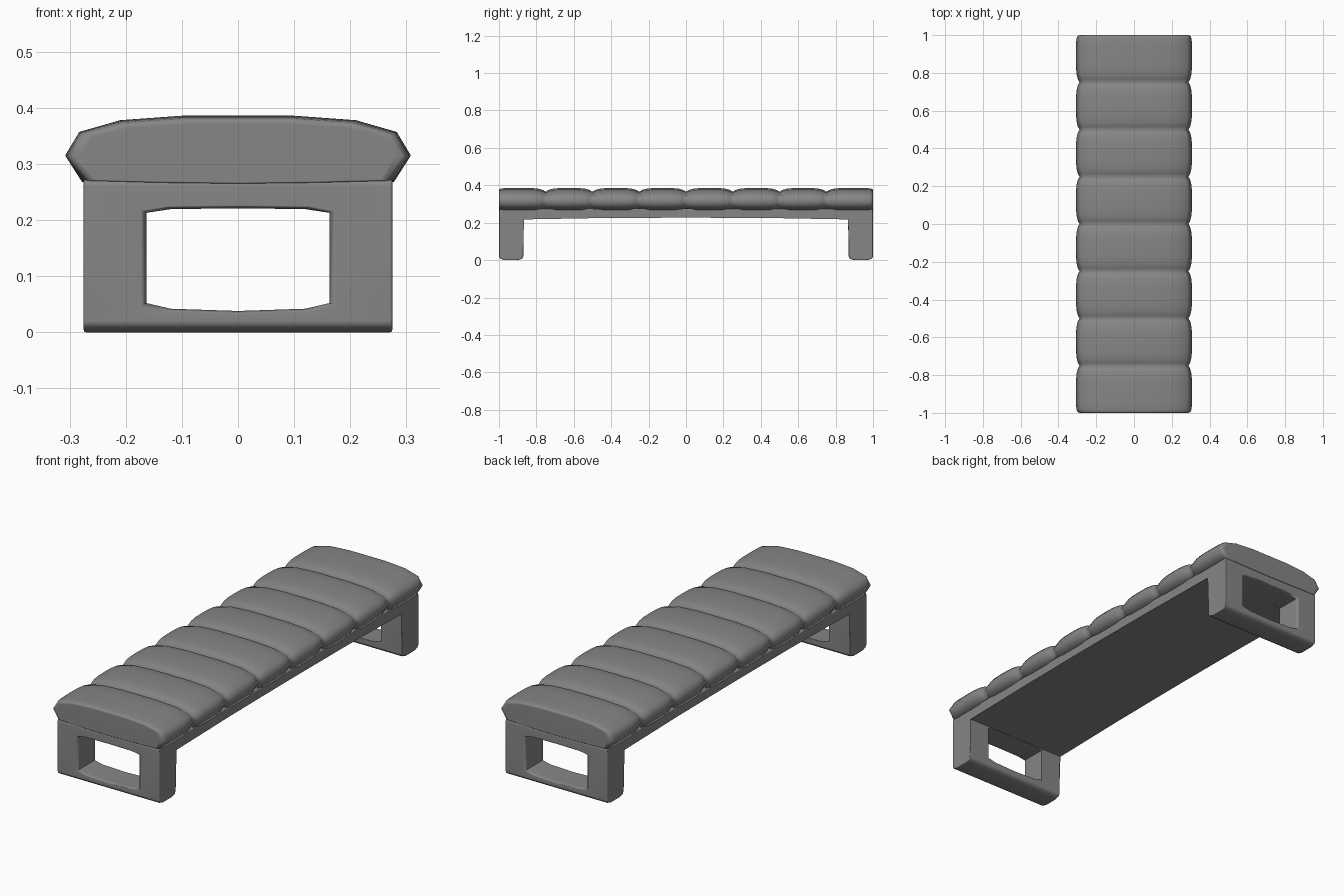
import bpy, bmesh

if "Cube" in bpy.data.objects:
    bpy.data.objects.remove(bpy.data.objects["Cube"])

# Dark grey upholstery and frame
grey = bpy.data.materials.new("dark_grey")
grey.diffuse_color = (0.24, 0.24, 0.24, 1.0)
grey.use_nodes = True
grey.node_tree.nodes["Principled BSDF"].inputs["Base Color"].default_value = grey.diffuse_color


def make_object(name, bm):
    bmesh.ops.recalc_face_normals(bm, faces=bm.faces[:])
    mesh = bpy.data.meshes.new(name)
    bm.to_mesh(mesh)
    bm.free()
    mesh.materials.append(grey)
    ob = bpy.data.objects.new(name, mesh)
    bpy.context.collection.objects.link(ob)
    return ob


def loft(bm, rings):
    """Join closed rings of points into a capped solid."""
    rings = [[bm.verts.new(p) for p in ring] for ring in rings]
    n = len(rings[0])
    for a, b in zip(rings, rings[1:]):
        for i in range(n):
            j = (i + 1) % n
            bm.faces.new((a[i], a[j], b[j], b[i]))
    bm.faces.new(rings[0])
    bm.faces.new(rings[-1])


def mirrored(half):
    """Close a half outline about the vertical axis (first and last points on it)."""
    return half + [(-a, z) for a, z in half[-2:0:-1]]


def smooth(ob, angle):
    """Smooth shading with broad faces kept flat."""
    bpy.ops.object.select_all(action='DESELECT')
    ob.select_set(True)
    bpy.context.view_layer.objects.active = ob
    bpy.ops.object.shade_smooth_by_angle(angle=angle)
    flat = ob.modifiers.new("flat_faces", 'WEIGHTED_NORMAL')
    flat.keep_sharp = True


# Frame: side outline of deck and two legs, extruded across the width
half_side = [(0, 0.275), (0.985, 0.275), (0.996, 0.271), (1.0, 0.26),
             (1.0, 0.02), (0.993, 0.007), (0.97, 0.0), (0.90, 0.0),
             (0.877, 0.007), (0.87, 0.02), (0.87, 0.2215), (0.45, 0.225),
             (0, 0.227)]
side = mirrored(half_side)
bm = bmesh.new()
loft(bm, [[(x, y, z) for y, z in side] for x in (-0.275, 0.275)])
rims = [e for e in bm.edges if abs(e.verts[0].co.x - e.verts[1].co.x) < 0.01]
bmesh.ops.bevel(bm, geom=rims, offset=0.004, segments=2, profile=0.5,
                affect='EDGES', clamp_overlap=True)
frame = make_object("bench_frame", bm)

# Openings through both end legs, flared at the outer face for a soft rim
half_hole = [(0, 0.221), (0.12, 0.2195), (0.163, 0.213), (0.163, 0.052),
             (0.12, 0.042), (0, 0.038)]
hole = mirrored(half_hole)
bm = bmesh.new()
for s in (-1, 1):
    loft(bm, [[(x * k, s * y, 0.13 + (z - 0.13) * k) for x, z in hole]
              for y, k in ((1.004, 1.1), (0.997, 1.03), (0.988, 1.0), (0.84, 1.0))])
cutter = make_object("leg_opening_cutter", bm)
cutter.hide_render = True

cut = frame.modifiers.new("openings", 'BOOLEAN')
cut.object = cutter
cut.operation = 'DIFFERENCE'
cut.solver = 'EXACT'
bpy.context.view_layer.objects.active = frame
bpy.ops.object.modifier_apply(modifier=cut.name)
bpy.data.objects.remove(cutter)
smooth(frame, 0.9)

# Cushion: one pillow section lofted along the length, pinched at seven seams
half_pillow = [(0, 0.386), (0.1, 0.386), (0.21, 0.378), (0.283, 0.357),
               (0.308, 0.315), (0.278, 0.268), (0.15, 0.264), (0, 0.262)]
pillow = mirrored(half_pillow)
MID = 0.318


def section(y, sx, sz):
    """Pillow outline at y; the underside is pinched less than the top."""
    low = 1 - (1 - sz) * 0.45
    return [(x * sx, y, MID + (z - MID) * (sz if z > MID else low))
            for x, z in pillow]


# Offset from pillow centre, width scale, height scale
bulge = [(0.0, 1.0, 1.0), (0.05, 0.997, 0.99), (0.085, 0.985, 0.94),
         (0.11, 0.965, 0.84)]
seam = (0.125, 0.935, 0.70)
tail = [(0.0, 1.0, 1.0), (0.07, 0.998, 0.995), (0.105, 0.99, 0.97),
        (0.119, 0.975, 0.93), (0.124, 0.95, 0.87), (0.125, 0.91, 0.78)]
stations = []
for k in range(8):
    c = -0.875 + 0.25 * k
    left = tail if k == 0 else bulge
    right = tail if k == 7 else bulge + [seam]
    stations += [(c - d, sx, sz) for d, sx, sz in reversed(left[1:])]
    stations += [(c + d, sx, sz) for d, sx, sz in right]
bm = bmesh.new()
loft(bm, [section(*s) for s in stations])
cushion = make_object("seat_cushion", bm)
smooth(cushion, 1.2)
